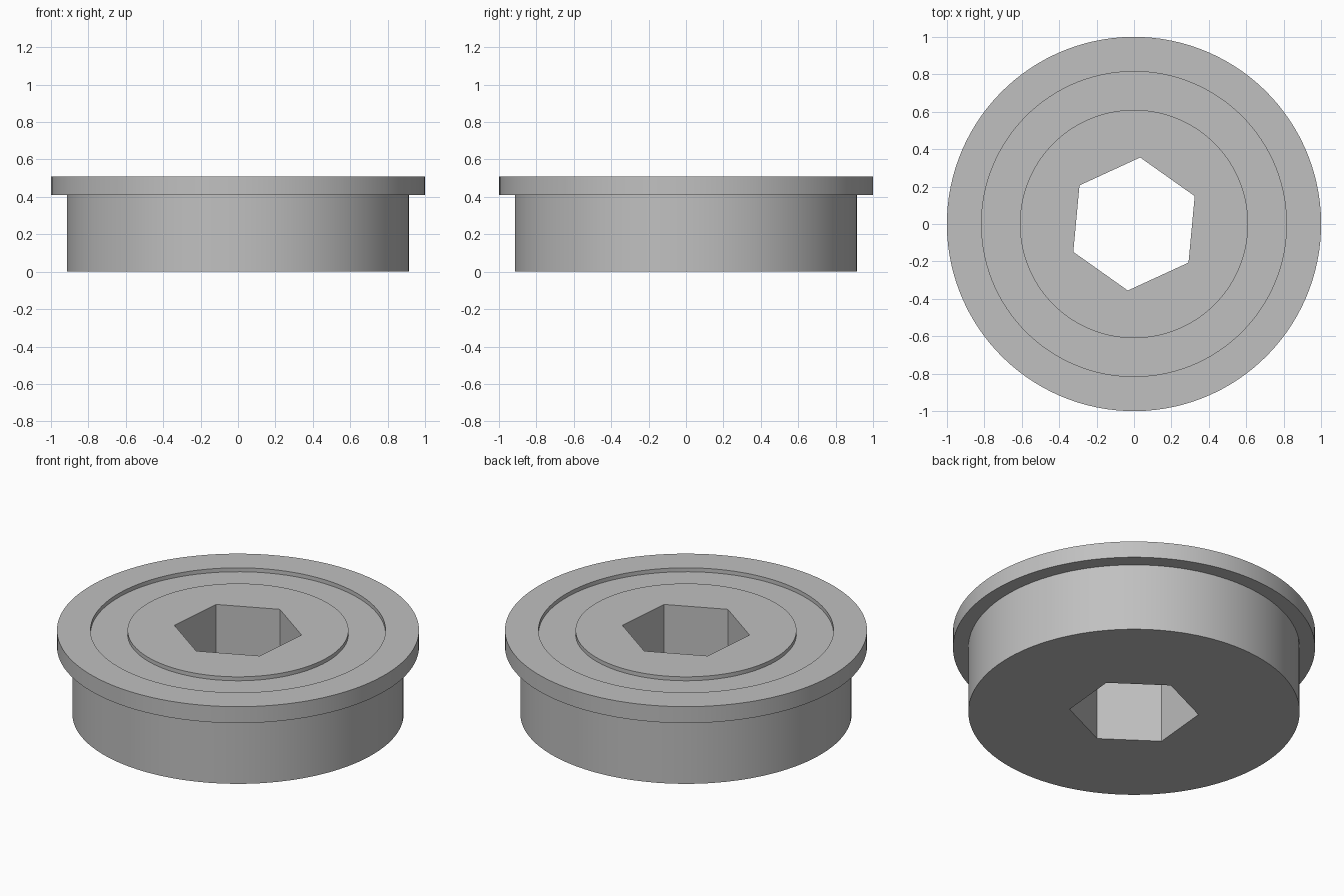
import bpy
import bmesh
from math import cos, sin, pi, radians

if "Cube" in bpy.data.objects:
    bpy.data.objects.remove(bpy.data.objects["Cube"], do_unlink=True)

SEGMENTS = 120
HEX_CORNER = 0.357       # centre to corner of the bore
HEX_TURN = radians(24.7)  # rotation of the bore
HEIGHT = 0.51
FLANGE_Z = 0.41
GROOVE_Z = HEIGHT - 0.024

# Plain steel
steel = bpy.data.materials.new("grey steel")
steel.use_nodes = True
colour = (0.53, 0.53, 0.53, 1)
steel.diffuse_color = colour
steel.node_tree.nodes["Principled BSDF"].inputs["Base Color"].default_value = colour


def hex_radius(step):
    """Distance from the axis to the hexagon wall at this step."""
    angle = 2 * pi * step / SEGMENTS
    return HEX_CORNER * cos(pi / 6) / cos(angle % (pi / 3) - pi / 6)


# Closed section of the ring; None marks the hexagonal bore wall
section = [
    (None, 0), (0.915, 0), (0.915, FLANGE_Z), (1, FLANGE_Z), (1, HEIGHT),
    (0.815, HEIGHT), (0.815, GROOVE_Z), (0.61, GROOVE_Z), (0.61, HEIGHT),
    (None, HEIGHT),
]

bm = bmesh.new()
rings = []
for step in range(SEGMENTS):
    angle = HEX_TURN + 2 * pi * step / SEGMENTS
    ring = []
    for radius, z in section:
        r = hex_radius(step) if radius is None else radius
        ring.append(bm.verts.new((r * cos(angle), r * sin(angle), z)))
    rings.append(ring)

# Skin neighbouring sections
count = len(section)
for step in range(SEGMENTS):
    a, b = rings[step], rings[(step + 1) % SEGMENTS]
    for i in range(count):
        j = (i + 1) % count
        bm.faces.new((a[i], b[i], b[j], a[j]))
bmesh.ops.recalc_face_normals(bm, faces=bm.faces)

mesh = bpy.data.meshes.new("flanged_hex_bushing")
bm.to_mesh(mesh)
bm.free()
mesh.materials.append(steel)
bushing = bpy.data.objects.new("flanged_hex_bushing", mesh)
bpy.context.collection.objects.link(bushing)

# Smooth round walls, sharp rims and bore corners
bpy.ops.object.select_all(action='DESELECT')
bushing.select_set(True)
bpy.context.view_layer.objects.active = bushing
bpy.ops.object.shade_smooth_by_angle(angle=radians(30))
